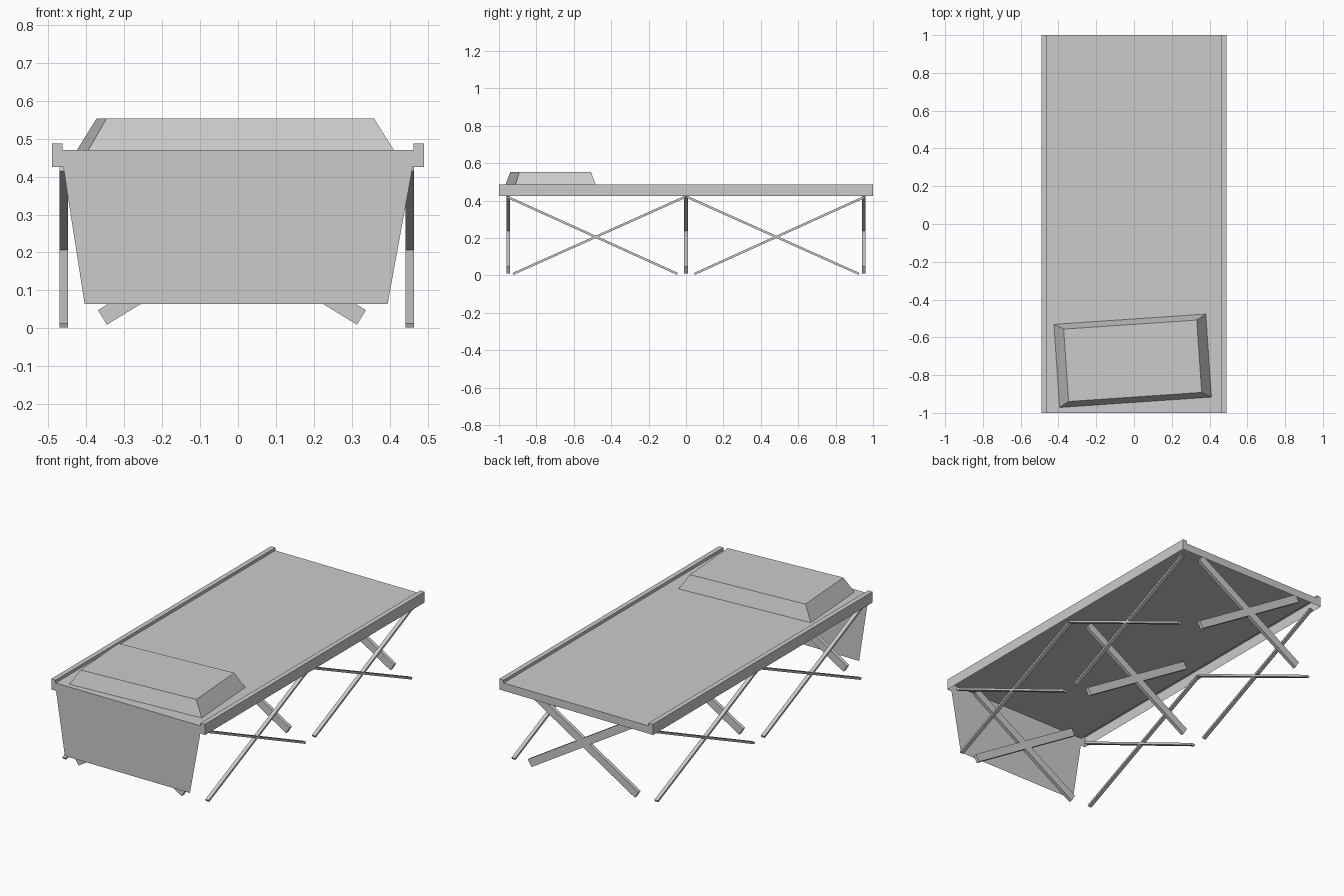
import bpy, bmesh, math
from mathutils import Vector, Matrix

if "Cube" in bpy.data.objects:
    bpy.data.objects.remove(bpy.data.objects["Cube"])

grey = bpy.data.materials.new("plain grey")
grey.diffuse_color = (0.6, 0.6, 0.6, 1)
grey.use_nodes = True
grey.node_tree.nodes["Principled BSDF"].inputs["Base Color"].default_value = grey.diffuse_color


def make(name, verts, faces, recalc=True):
    """Create one grey mesh object from a few points and faces."""
    bm = bmesh.new()
    vs = [bm.verts.new(v) for v in verts]
    for f in faces:
        bm.faces.new([vs[i] for i in f])
    if recalc:
        bmesh.ops.recalc_face_normals(bm, faces=bm.faces)
    me = bpy.data.meshes.new(name)
    bm.to_mesh(me)
    bm.free()
    me.materials.append(grey)
    ob = bpy.data.objects.new(name, me)
    bpy.context.collection.objects.link(ob)
    return ob


BOX = [(0, 1, 2, 3), (4, 5, 6, 7), (0, 1, 5, 4), (1, 2, 6, 5), (2, 3, 7, 6), (3, 0, 4, 7)]


def bar(name, a, b, side, width, thick):
    """Square-ended bar from a to b; width runs along side, thick across it."""
    a, b, s = Vector(a), Vector(b), Vector(side)
    t = (b - a).cross(s).normalized() * thick / 2
    s = s * width / 2
    ring = [s + t, s - t, -s - t, t - s]
    return make(name, [p + r for p in (a, b) for r in ring], BOX)


# Bed: raised-edge profile swept along the length, open underneath
RIM, IN, BOTTOM, TOP, LIP = 0.49, 0.462, 0.425, 0.47, 0.487
profile = [(-RIM, BOTTOM), (-RIM, LIP), (-IN, LIP), (-IN, TOP),
           (IN, TOP), (IN, LIP), (RIM, LIP), (RIM, BOTTOM)]
n = len(profile)
verts = [(x, y, z) for y in (-1, 1) for x, z in profile]
faces = [(i, i + 1, i + 1 + n, i + n) for i in range(n - 1)]
faces += [tuple(range(n)), tuple(range(n, 2 * n))]
make("bed_top", verts, faces)

# Cloth flap hanging at the head end
make("end_flap", [(-0.46, -1, BOTTOM), (0.46, -1, BOTTOM),
                  (0.394, -1, 0.065), (-0.404, -1, 0.065)], [(3, 2, 1, 0)][::-1], False)

# Pillow: tapered block, slightly turned
pillow = [(sx * w / 2, sy * d / 2, z)
          for w, d, z in ((0.806, 0.441, TOP), (0.706, 0.384, 0.553))
          for sx, sy in ((-1, -1), (1, -1), (1, 1), (-1, 1))]
ob = make("pillow", pillow, BOX)
ob.data.transform(Matrix.Translation((-0.007, -0.724, 0)) @ Matrix.Rotation(math.radians(3.9), 4, 'Z'))

# Crossed legs under the bed
for y in (-0.95, 0, 0.95):
    for s in (-1, 1):
        bar("cross_leg", (-0.016 + s * 0.341, y, 0.029), (-0.016 - s * 0.341, y, 0.447),
            (0, 1, 0), 0.02, 0.045)

# Thin crossed braces along both sides
for x in (-0.459, 0.452):
    for s in (-1, 1):
        bar("side_brace", (x, s * 0.955, 0.42), (x, s * 0.045, 0.008), (1, 0, 0), 0.022, 0.012)
        bar("side_brace", (x, s * 0.005, 0.42), (x, s * 0.925, 0.008), (1, 0, 0), 0.022, 0.012)
